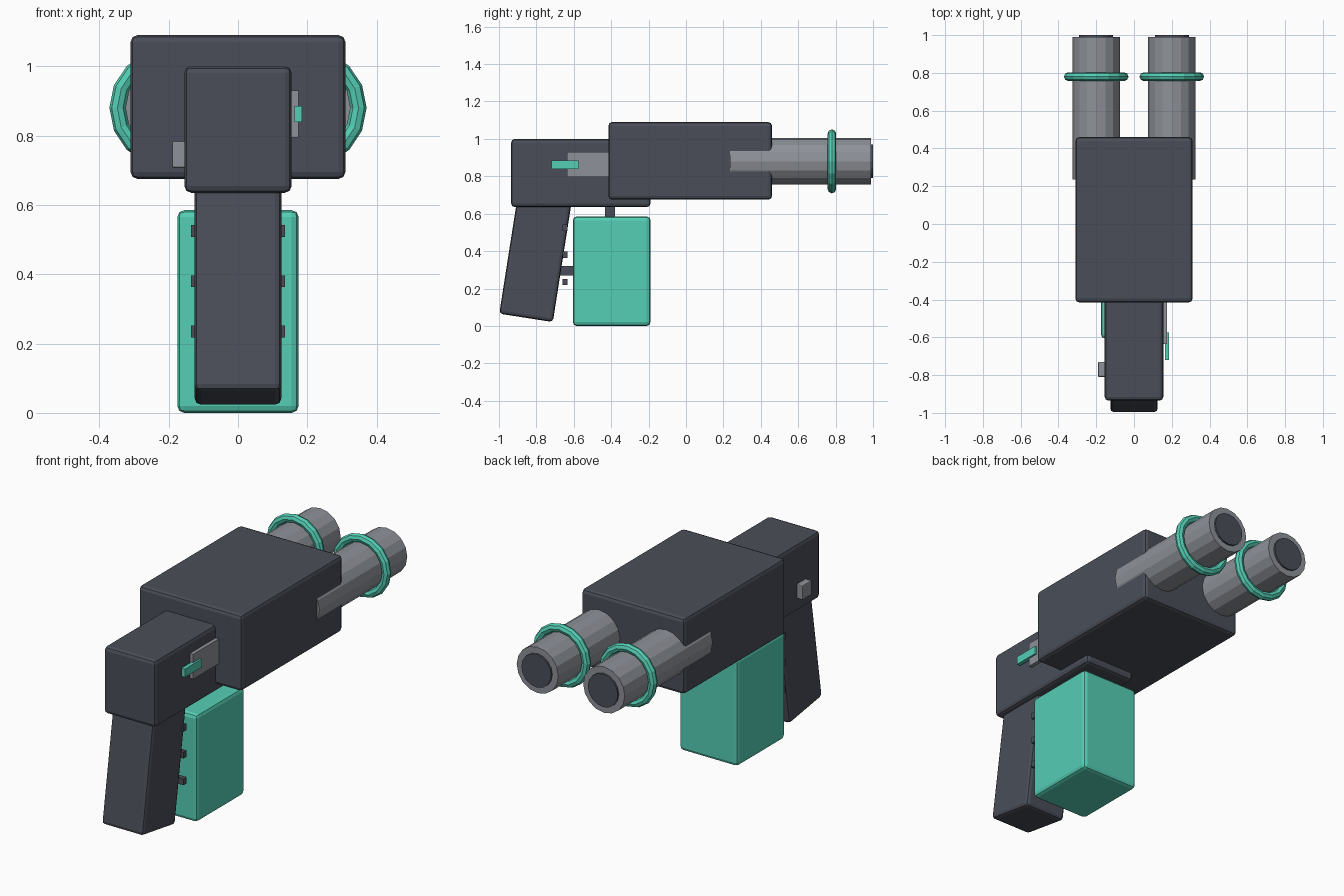
import bpy, math

if "Cube" in bpy.data.objects:
    bpy.data.objects.remove(bpy.data.objects["Cube"])


def material(name, rgb):
    m = bpy.data.materials.new(name)
    m.diffuse_color = (*rgb, 1)
    m.use_nodes = True
    m.node_tree.nodes["Principled BSDF"].inputs["Base Color"].default_value = m.diffuse_color
    return m


DARK = material("dark slate", (0.068, 0.076, 0.097))
GREY = material("steel grey", (0.27, 0.285, 0.315))
TEAL = material("teal", (0.09, 0.62, 0.46))


def box(name, lo, hi, mat, bevel=0.0, tilt=0.0):
    """Bevelled box between two corners, optionally tilted about x."""
    bpy.ops.mesh.primitive_cube_add(size=1, location=[(a + b) / 2 for a, b in zip(lo, hi)])
    ob = bpy.context.object
    ob.name = name
    ob.scale = [b - a for a, b in zip(lo, hi)]
    bpy.ops.object.transform_apply(location=False, rotation=False, scale=True)
    ob.rotation_euler.x = tilt
    ob.data.materials.append(mat)
    if bevel:
        mod = ob.modifiers.new("rounded edges", 'BEVEL')
        mod.width = bevel
        mod.segments = 2
    return ob


def tube(name, x, y0, y1, radius, mat):
    """Sixteen-sided cylinder running along y."""
    bpy.ops.mesh.primitive_cylinder_add(vertices=16, radius=radius, depth=y1 - y0,
                                        location=(x, (y0 + y1) / 2, 0.88),
                                        rotation=(math.pi / 2, 0, 0))
    ob = bpy.context.object
    ob.name = name
    ob.data.materials.append(mat)


# Main housing and rear receiver
box("housing", (-0.31, -0.415, 0.675), (0.31, 0.46, 1.09), DARK, 0.02)
box("receiver", (-0.155, -0.935, 0.635), (0.155, -0.19, 1.0), DARK, 0.02)

# Slanted grip, its top buried in the receiver
box("grip", (-0.125, -0.946, 0.039), (0.125, -0.656, 0.739), DARK, 0.018, math.radians(-8.9))

# Magazine and its links to the receiver and grip
box("magazine", (-0.175, -0.605, 0.0), (0.175, -0.19, 0.585), TEAL, 0.02)
box("magazine_post", (-0.025, -0.432, 0.55), (0.025, -0.38, 0.67), DARK)
box("magazine_link", (-0.025, -0.72, 0.27), (0.025, -0.59, 0.32), DARK)

# Finger bars along the front of the grip
for i, z in enumerate((0.235, 0.38, 0.525)):
    box(f"finger_bar_{i + 1}", (-0.135, -0.661, z - 0.017), (0.135, -0.633, z + 0.017), DARK)

# Bolt plate and lever on the right, button on the left
box("bolt_plate", (0.14, -0.635, 0.795), (0.175, -0.40, 0.93), GREY)
box("bolt_lever", (0.163, -0.72, 0.84), (0.185, -0.575, 0.885), TEAL)
box("side_button", (-0.19, -0.81, 0.707), (-0.145, -0.73, 0.785), GREY, 0.005)

# Twin barrels with dark muzzles and coloured rings
for side, x in (("left", -0.2), ("right", 0.2)):
    tube(f"{side}_barrel", x, 0.235, 0.99, 0.125, GREY)
    tube(f"{side}_muzzle", x, 0.95, 1.0, 0.09, DARK)
    bpy.ops.mesh.primitive_torus_add(major_segments=16, minor_segments=8,
                                     major_radius=0.148, minor_radius=0.023,
                                     location=(x, 0.78, 0.88),
                                     rotation=(math.pi / 2, 0, 0))
    ring = bpy.context.object
    ring.name = f"{side}_barrel_ring"
    ring.data.materials.append(TEAL)
